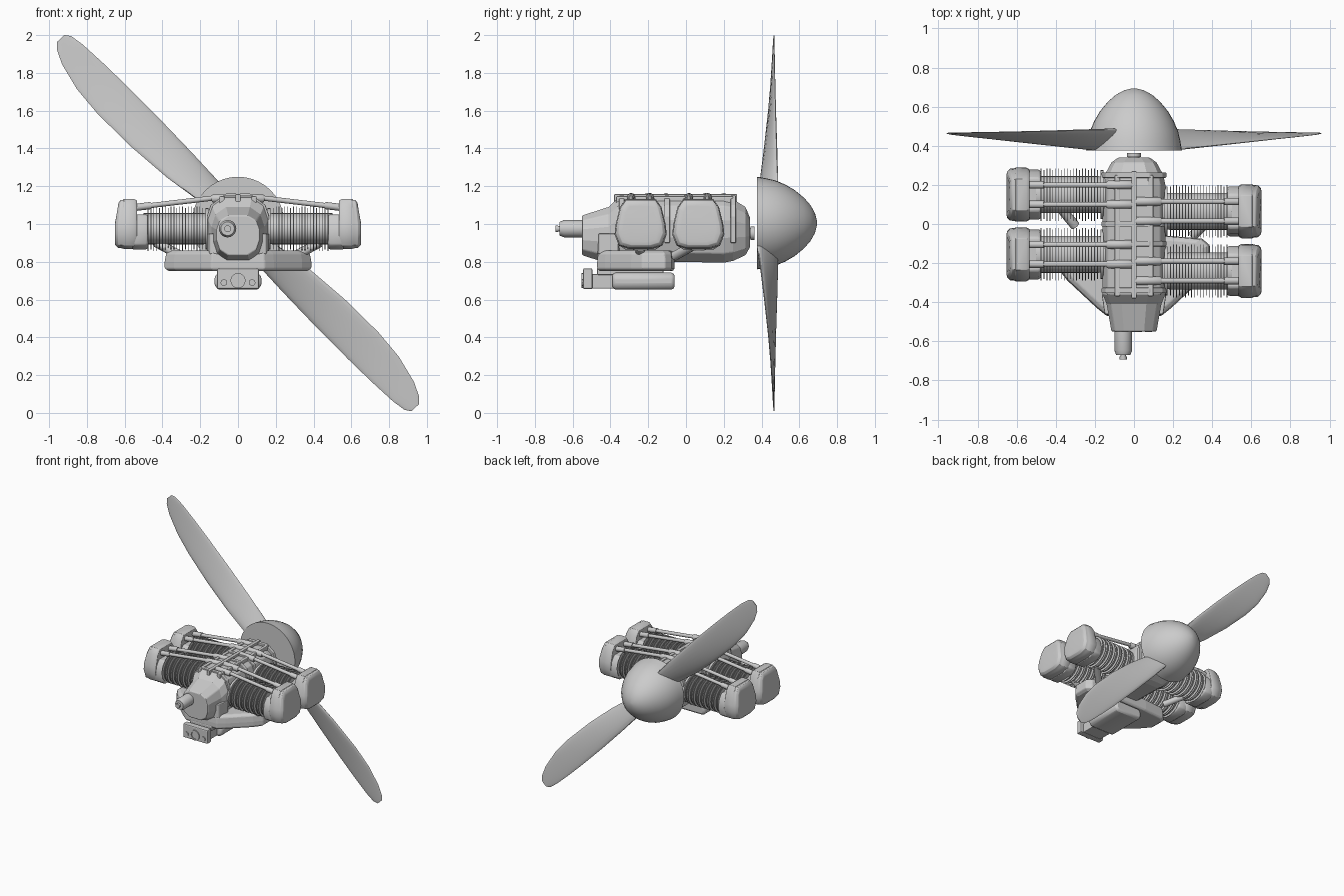
import bpy, bmesh
from math import sin, cos, pi, radians
from mathutils import Vector

if "Cube" in bpy.data.objects:
    bpy.data.objects.remove(bpy.data.objects["Cube"])


def loft(name, rings, smooth=None, bevel=0.0):
    """Skin equal-length closed rings and cap both ends."""
    bm = bmesh.new()
    rows = [[bm.verts.new(p) for p in ring] for ring in rings]
    n = len(rows[0])
    for a, b in zip(rows, rows[1:]):
        for i in range(n):
            bm.faces.new((a[i], a[(i + 1) % n], b[(i + 1) % n], b[i]))
    bm.faces.new(rows[0][::-1])
    bm.faces.new(rows[-1])
    bmesh.ops.recalc_face_normals(bm, faces=bm.faces)
    mesh = bpy.data.meshes.new(name)
    bm.to_mesh(mesh)
    bm.free()
    ob = bpy.data.objects.new(name, mesh)
    bpy.context.collection.objects.link(ob)
    if bevel:
        mod = ob.modifiers.new("bevel", 'BEVEL')
        mod.width, mod.segments, mod.limit_method = bevel, 2, 'ANGLE'
        mod.angle_limit = radians(35)
    if smooth:
        bpy.ops.object.select_all(action='DESELECT')
        ob.select_set(True)
        bpy.context.view_layer.objects.active = ob
        bpy.ops.object.shade_smooth_by_angle(angle=radians(smooth))
    return ob


def lathe(name, start, direction, profile, n=20, smooth=40):
    """Revolve (distance, radius) pairs about a line."""
    d = Vector(direction).normalized()
    u = d.cross(Vector((0, 0, 1))).normalized()
    v = d.cross(u)
    return loft(name, [[Vector(start) + d * h + (u * cos(2 * pi * i / n) + v * sin(2 * pi * i / n)) * r
                        for i in range(n)] for h, r in profile], smooth)


def rod(name, p0, p1, r, n=12):
    d = Vector(p1) - Vector(p0)
    return lathe(name, p0, d, [(0, r), (d.length, r)], n)


def box(name, x0, x1, y0, y1, z0, z1, bevel=0.0):
    return loft(name, [[(x0, y0, z), (x1, y0, z), (x1, y1, z), (x0, y1, z)] for z in (z0, z1)], bevel=bevel)


def mirrored(half):
    return half + [(-a, b) for a, b in reversed(half)]


# Spinner
SZ = 1.005
lathe("spinner", (0, 0.375, SZ), (0, 1, 0),
      [(0, .245), (.05, .237), (.1, .225), (.15, .204), (.2, .175), (.25, .134), (.285, .094), (.308, .052), (.318, .012)], 40)

# Propeller blades: distance, trailing edge, leading edge, trailing y, leading y, half thickness
BLADE = [(.08, -.05, .06, .39, .47, .035), (.23, -.072, .075, .382, .482, .027),
         (.43, -.11, .076, .398, .48, .02), (.68, -.138, .073, .418, .475, .015),
         (.93, -.149, .065, .437, .471, .01), (1.1, -.14, .056, .448, .469, .007),
         (1.25, -.108, .044, .457, .467, .005), (1.325, -.075, .03, .462, .466, .004),
         (1.355, -.045, .008, .464, .466, .003)]
for k, label in ((1, "upper"), (-1, "lower")):
    rings = []
    for s, t0, t1, y0, y1, th in BLADE:
        ring = []
        for i in range(20):
            a = 2 * pi * i / 20
            f = .5 + .5 * cos(a)
            t = t0 + (t1 - t0) * f
            ring.append((k * (-.682 * s + .731 * t), y0 + (y1 - y0) * f + th * sin(a),
                         SZ + k * (.731 * s + .682 * t)))
        rings.append(ring)
    loft("propeller_blade_" + label, rings, 50)

# Crankcase: faceted body, y, half width, bottom, top
CASE = [(.34, .08, .88, 1.03), (.315, .115, .835, 1.09), (.25, .15, .805, 1.13), (.2, .16, .795, 1.14),
        (-.03, .16, .80, 1.14), (-.36, .16, .80, 1.14), (-.41, .14, .79, 1.09), (-.55, .115, .835, 1.045)]
rings = []
for y, w, lo, hi in CASE:
    h = hi - lo
    half = [(w * .45, lo), (w * .85, lo + h * .14), (w, lo + h * .38), (w, lo + h * .65), (w * .85, lo + h * .87), (w * .45, hi)]
    rings.append([(x, y, z) for x, z in mirrored(half)])
loft("crankcase", rings, bevel=.006)
box("case_seam", -.014, .014, -.38, .27, 1.1, 1.158, .004)
for y in (.25, .0, -.1, -.34):
    loft("case_rib", [[(x, yy, z) for x, z in mirrored([(.165, .9), (.165, 1.04), (.145, 1.1), (.08, 1.15)])]
                      for yy in (y - .014, y + .014)], bevel=.004)
for sx in (-1, 1):
    box("case_rail", sx * .085 - .014, sx * .085 + .014, -.37, .25, 1.1, 1.147, .006)
    # Rear mounting gussets
    loft("rear_gusset", [[(sx * .1, -.47, z), (sx * .15, -.46, z), (sx * .165, -.36, z), (sx * .1, -.34, z)]
                         for z in (.84, .95)], bevel=.006)

# Crankshaft stub and starter
lathe("crankshaft", (0, .33, .95), (0, 1, 0), [(0, .028), (.012, .028), (.012, .036), (.032, .036)], 16)
lathe("starter", (-.055, -.53, .975), (0, -1, 0),
      [(0, .046), (.115, .046), (.14, .036), (.14, .014), (.147, .014), (.147, .018), (.162, .018)], 20)

# Cylinders with fins, heads, rocker covers and pushrods
COVER = [(.06, .868), (.115, .885), (.138, .945), (.132, 1.0), (.11, 1.09), (.08, 1.132)]
INNER = [(.08, .865), (.118, .89), (.128, .95), (.115, 1.01), (.085, 1.05)]


def head(name, sx, yc, half, layers, bevel):
    loft(name, [[(sx * (x - (slope * max(0, z - 1.0))), yc + y * k, 1.0 + (z - 1.0) * k) for y, z in mirrored(half)]
                for x, k, slope in layers], 50, bevel)


for sx, side, centres in ((-1, "left", (.15, -.155)), (1, "right", (.065, -.24))):
    for num, yc in enumerate(centres, 1):
        tag = f"{side}_{num}"
        # Barrel and thin cooling fins in one revolved profile
        prof = [(.10, .1), (.155, .1), (.155, .122), (.172, .122), (.172, .09)]
        for i in range(20):
            x = .185 + i * .0152
            r = .131 if i % 3 else .122
            prof += [(x, .092), (x, r), (x + .004, r), (x + .004, .092)]
        prof.append((.5, .092))
        barrel = lathe("finned_cylinder_" + tag, (0, 0, 0), (sx, 0, 0), prof, 28, 30)
        barrel.location = (0, yc, .975)
        barrel.scale = (1, 1.03, .9)
        head("cylinder_head_" + tag, sx, yc, INNER, [(.475, .95, 0), (.49, 1, 0), (.56, 1, 0)], .008)
        head("rocker_cover_" + tag, sx, yc, COVER,
             [(.535, .94, 0), (.55, 1, 0), (.605, 1, 0), (.612, .975, .05), (.635, .96, .1), (.65, .85, .13), (.652, .7, .13)], .006)
        for dy in (-.05, .05):
            y = yc + dy
            rod("pushrod_tube_" + tag, (sx * .1, y, 1.141), (sx * .57, y, 1.085), .0135)
            lathe("pushrod_socket_" + tag, (sx * .008, y, 1.142), (sx, 0, -.06),
                  [(0, .017), (.006, .022), (.125, .022), (.132, .017)], 14)
            rod("pushrod_collar_" + tag, (sx * .46, y, 1.098), (sx * .55, y, 1.087), .019)
        # Intake stub below each cylinder
        rod("intake_stub_" + tag, (sx * .3, yc * .6 - .1, .83), (sx * .43, yc, .9), .025)

# Intake manifold: tapered plan
PLAN = mirrored([(.14, -.47), (.19, -.43), (.34, -.29), (.388, -.23), (.388, -.11), (.35, -.075), (.17, -.06)])
loft("intake_manifold", [[(x * k, -.25 + (y + .25) * k, z) for x, y in PLAN]
                         for z, k in ((.75, .94), (.765, 1), (.8, 1), (.845, .98), (.86, .9))], bevel=.006)

# Carburettor and air box underneath
loft("air_box", [[(x, y, z) for x, z in mirrored([(.1, .653), (.125, .67), (.125, .725), (.1, .742)])]
                 for y in (-.39, -.06)], 50, .018)
box("carburettor_body", -.085, .085, -.5, -.37, .658, .735, .006)
box("carburettor_neck", -.1, .1, -.47, -.12, .73, .77, .006)
box("carburettor_front", -.11, .11, -.545, -.495, .655, .765, .008)
for sx in (-1, 1):
    rod("carburettor_bolt", (sx * .075, -.553, .69), (sx * .075, -.5, .69), .018, 8)
lathe("carburettor_inlet", (0, -.5, .7), (0, -1, 0), [(0, .04), (.053, .04), (.053, .03), (.046, .03)], 16)
